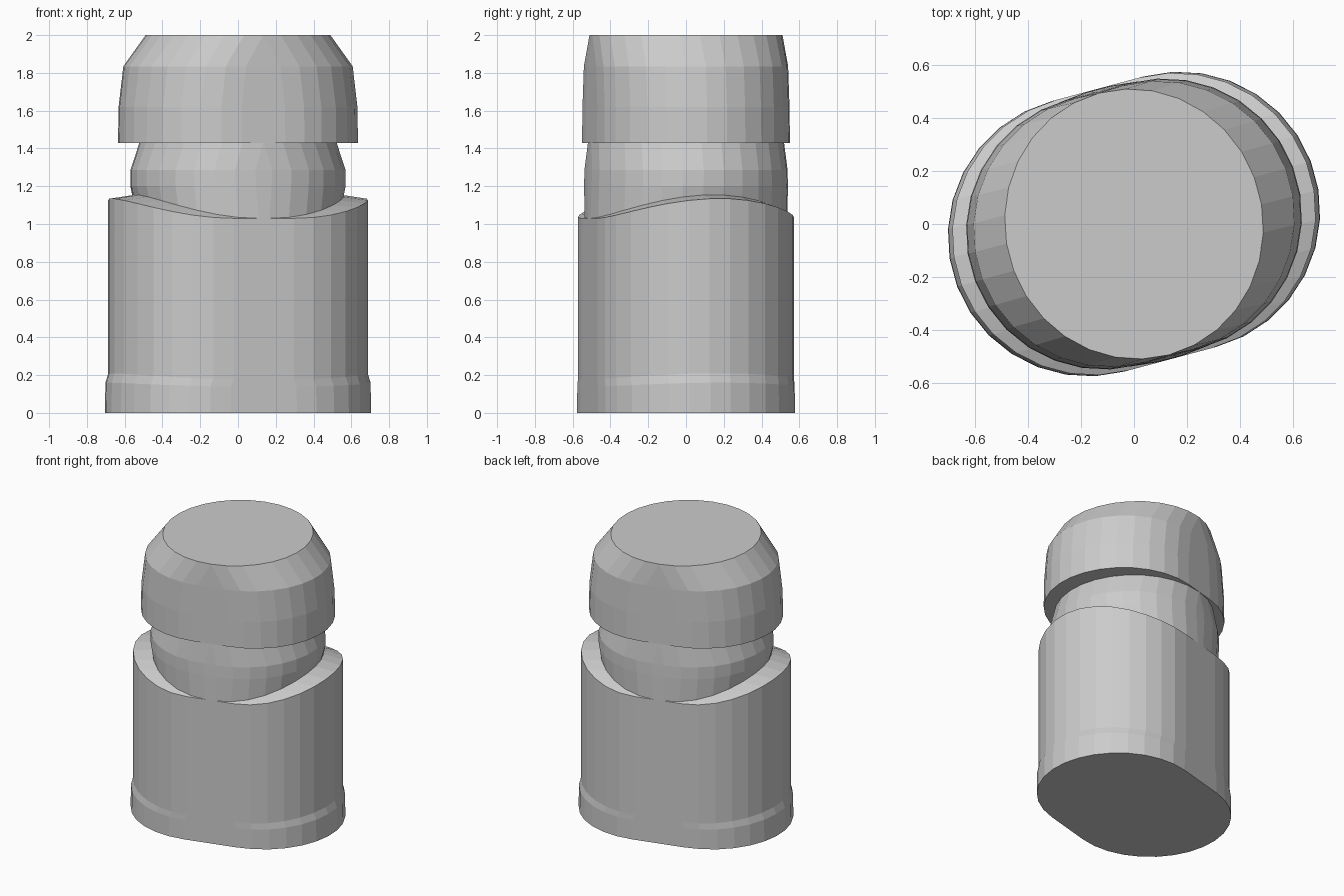
import bpy, bmesh
from math import sin, cos, pi, radians

if "Cube" in bpy.data.objects:
    bpy.data.objects.remove(bpy.data.objects["Cube"])

TILT = radians(15)   # the long axis is turned slightly from x
N = 15               # facets on each rounded end


def ring(along, across, z, lift=0.0):
    """Stadium outline: two round ends joined by flats, ends raised by lift."""
    d = max(0.0, along - across)
    pts = []
    for side in (1, -1):
        for i in range(N + 1):
            t = -pi / 2 + pi * i / N
            u = side * (d + (along - d) * cos(t))
            v = side * across * sin(t)
            pts.append((u * cos(TILT) - v * sin(TILT),
                        u * sin(TILT) + v * cos(TILT),
                        z + lift * cos(t) ** 2))
    return pts


def loft(name, rings, bottom=False, top=False):
    bm = bmesh.new()
    loops = [[bm.verts.new(p) for p in ring(*r)] for r in rings]
    for a, b in zip(loops, loops[1:]):
        for i in range(len(a)):
            j = (i + 1) % len(a)
            bm.faces.new((a[i], a[j], b[j], b[i]))
    if bottom:
        bm.faces.new(loops[0][::-1])
    if top:
        bm.faces.new(loops[-1])
    bmesh.ops.remove_doubles(bm, verts=bm.verts, dist=1e-5)
    mesh = bpy.data.meshes.new(name)
    bm.to_mesh(mesh)
    bm.free()
    obj = bpy.data.objects.new(name, mesh)
    bpy.context.collection.objects.link(obj)
    return obj


# Seams shared by neighbouring parts
rim_inner = (0.56, 0.53, 1.03, 0.125)
neck_top = (0.523, 0.519, 1.43)

# Lower body with a low foot bulge and a wavy sloping rim
loft("body", [
    (0.711, 0.53, 0.0),
    (0.709, 0.53, 0.14, 0.02),
    (0.694, 0.53, 0.18, 0.03),
    (0.694, 0.53, 1.03, 0.105),
    rim_inner,
], bottom=True)

# Narrow neck above the rim
loft("neck", [
    rim_inner,
    (0.572, 0.529, 1.2),
    (0.572, 0.527, 1.285),
    neck_top,
])

# Overhanging cap with a tapered shoulder and flat top
loft("cap", [
    neck_top,
    (0.64, 0.52, 1.43),
    (0.637, 0.518, 1.62),
    (0.611, 0.517, 1.835),
    (0.488, 0.513, 2.0),
], top=True)
